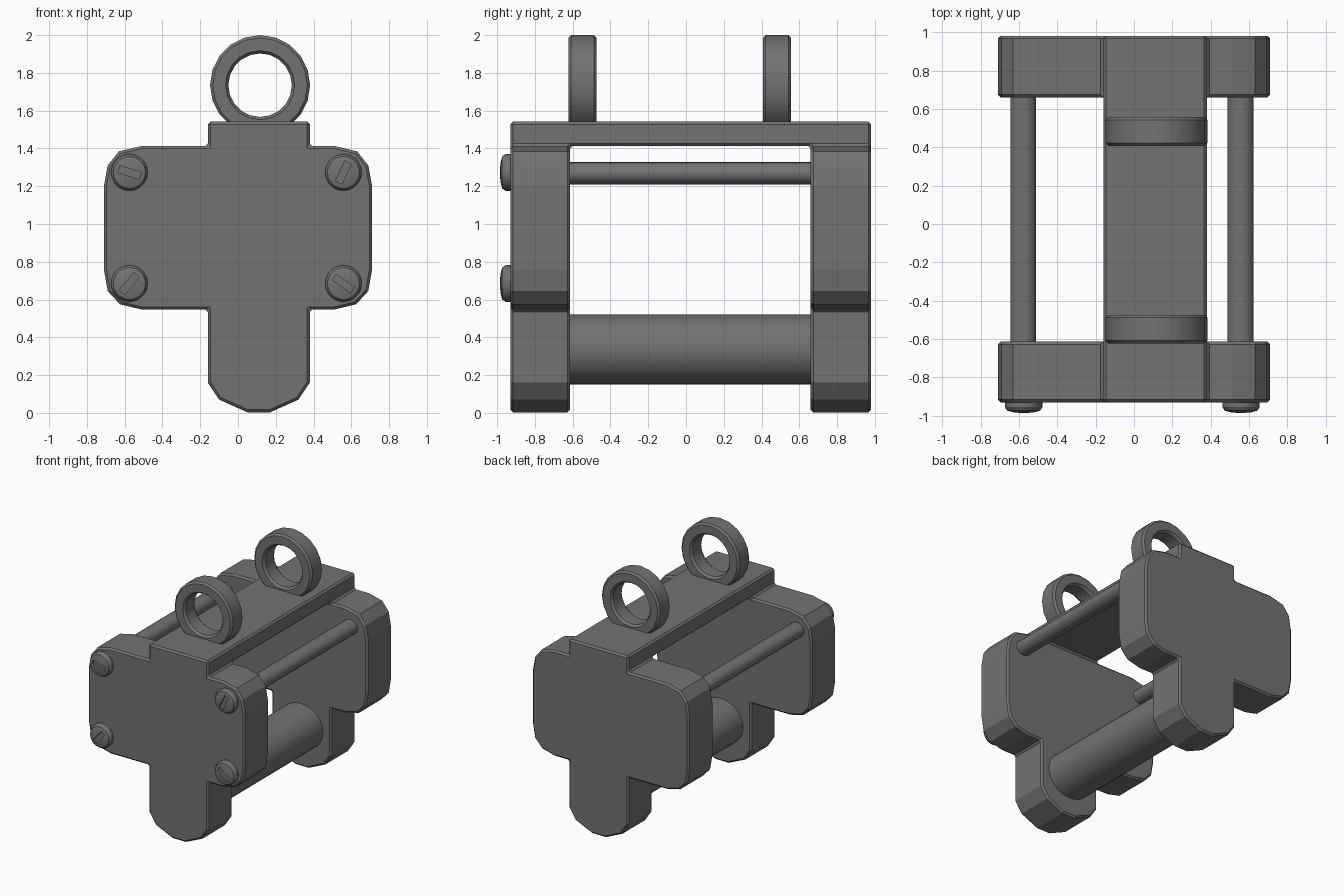
import bpy, bmesh, math
from mathutils import Matrix

if "Cube" in bpy.data.objects:
    bpy.data.objects.remove(bpy.data.objects["Cube"])

grey = bpy.data.materials.new("dark_grey")
grey.diffuse_color = (0.17, 0.17, 0.17, 1)
grey.use_nodes = True
grey.node_tree.nodes["Principled BSDF"].inputs["Base Color"].default_value = grey.diffuse_color


def finish(name, bm, smooth=True):
    bmesh.ops.recalc_face_normals(bm, faces=bm.faces)
    me = bpy.data.meshes.new(name)
    bm.to_mesh(me)
    bm.free()
    ob = bpy.data.objects.new(name, me)
    bpy.context.collection.objects.link(ob)
    me.materials.append(grey)
    if smooth:
        bpy.ops.object.select_all(action='DESELECT')
        bpy.context.view_layer.objects.active = ob
        ob.select_set(True)
        bpy.ops.object.shade_smooth_by_angle(angle=math.radians(30))
    return ob


def lathe(name, profile, cx, cz, n, ring=False, sx=1.0, sz=1.0):
    """Turn (radius, y) points around an axis along y."""
    bm = bmesh.new()
    loops = []
    for r, y in profile:
        loops.append([bm.verts.new((cx + sx * r * math.cos(2 * math.pi * i / n), y,
                                    cz + sz * r * math.sin(2 * math.pi * i / n)))
                      for i in range(n)])
    pairs = list(zip(loops, loops[1:]))
    if ring:
        pairs.append((loops[-1], loops[0]))
    else:
        bm.faces.new(loops[0])
        bm.faces.new(loops[-1])
    for a, b in pairs:
        for i in range(n):
            j = (i + 1) % n
            bm.faces.new((a[i], a[j], b[j], b[i]))
    return finish(name, bm)


# Frame: two cross-shaped end plates joined by a top bar
outline = [(-.16, 1.542), (-.16, 1.413), (-.51, 1.413), (-.63, 1.385), (-.69, 1.31), (-.71, 1.2),
           (-.71, .76), (-.69, .645), (-.625, .575), (-.51, .547), (-.16, .547),
           (-.16, .16), (-.10, .07), (.05, .003), (.17, .003), (.32, .07), (.38, .16),
           (.38, .547), (.51, .547), (.625, .575), (.69, .645), (.71, .76),
           (.71, 1.2), (.69, 1.31), (.63, 1.385), (.51, 1.413), (.38, 1.413), (.38, 1.542)]
bm = bmesh.new()
rings = [[bm.verts.new((x, y, z)) for x, z in outline] for y in (-.93, -.613, .66, .98)]
n = len(outline)
for a, b in ((rings[0], rings[1]), (rings[2], rings[3])):
    for i in range(n):
        j = (i + 1) % n
        bm.faces.new((a[i], a[j], b[j], b[i]))
bm.faces.new(rings[0])
bm.faces.new(rings[3])
for r in rings[1:3]:
    bm.faces.new(r[1:-1])
bar = [0, 1, n - 2, n - 1]
for k in range(4):
    i, j = bar[k], bar[(k + 1) % 4]
    bm.faces.new((rings[1][i], rings[1][j], rings[2][j], rings[2][i]))
bmesh.ops.dissolve_limit(bm, angle_limit=0.01, verts=bm.verts, edges=bm.edges)
frame = finish("frame", bm, smooth=False)
bev = frame.modifiers.new("bevel", 'BEVEL')
bev.width = 0.014
bev.segments = 1
bev.limit_method = 'ANGLE'
bev.angle_limit = math.radians(50)

# Hanging rings on the top bar
for name, y in (("front_ring", -.548), ("back_ring", .482)):
    lathe(name, [(.25, y - .075), (.265, y - .06), (.265, y + .06), (.25, y + .075),
                 (.183, y + .075), (.168, y + .055), (.168, y - .055), (.183, y - .075)],
          .117, 1.735, 20, ring=True)

# Rods between the plates
lathe("left_rod", [(1, -.7), (1, .75)], -.577, 1.268, 24, sx=.067, sz=.059)
lathe("right_rod", [(1, -.7), (1, .75)], .556, 1.268, 24, sx=.068, sz=.059)
lathe("lower_roller", [(1, -.7), (1, .75)], .11, .335, 32, sx=.2, sz=.185)

# Domed screw heads with cut slots
screws = [(-.575, 1.273, -17), (.558, 1.273, 65), (-.575, .685, 50), (.558, .685, -35)]
for k, (x, z, ang) in enumerate(screws):
    head = lathe(f"screw_{k + 1}", [(.097, -.9), (.097, -.955), (.085, -.973), (.05, -.982), (.015, -.985)],
                 x, z, 20)
    bm = bmesh.new()
    bmesh.ops.create_cube(bm, size=1, matrix=Matrix.Translation((x, -.985, z))
                          @ Matrix.Rotation(-math.radians(ang), 4, 'Y')
                          @ Matrix.Diagonal((.118, .04, .038, 1)))
    cutter = finish(f"slot_cutter_{k + 1}", bm, smooth=False)
    cutter.hide_render = True
    cutter.hide_set(True)
    cut = head.modifiers.new("slot", 'BOOLEAN')
    cut.operation = 'DIFFERENCE'
    cut.object = cutter
    cut.solver = 'EXACT'
